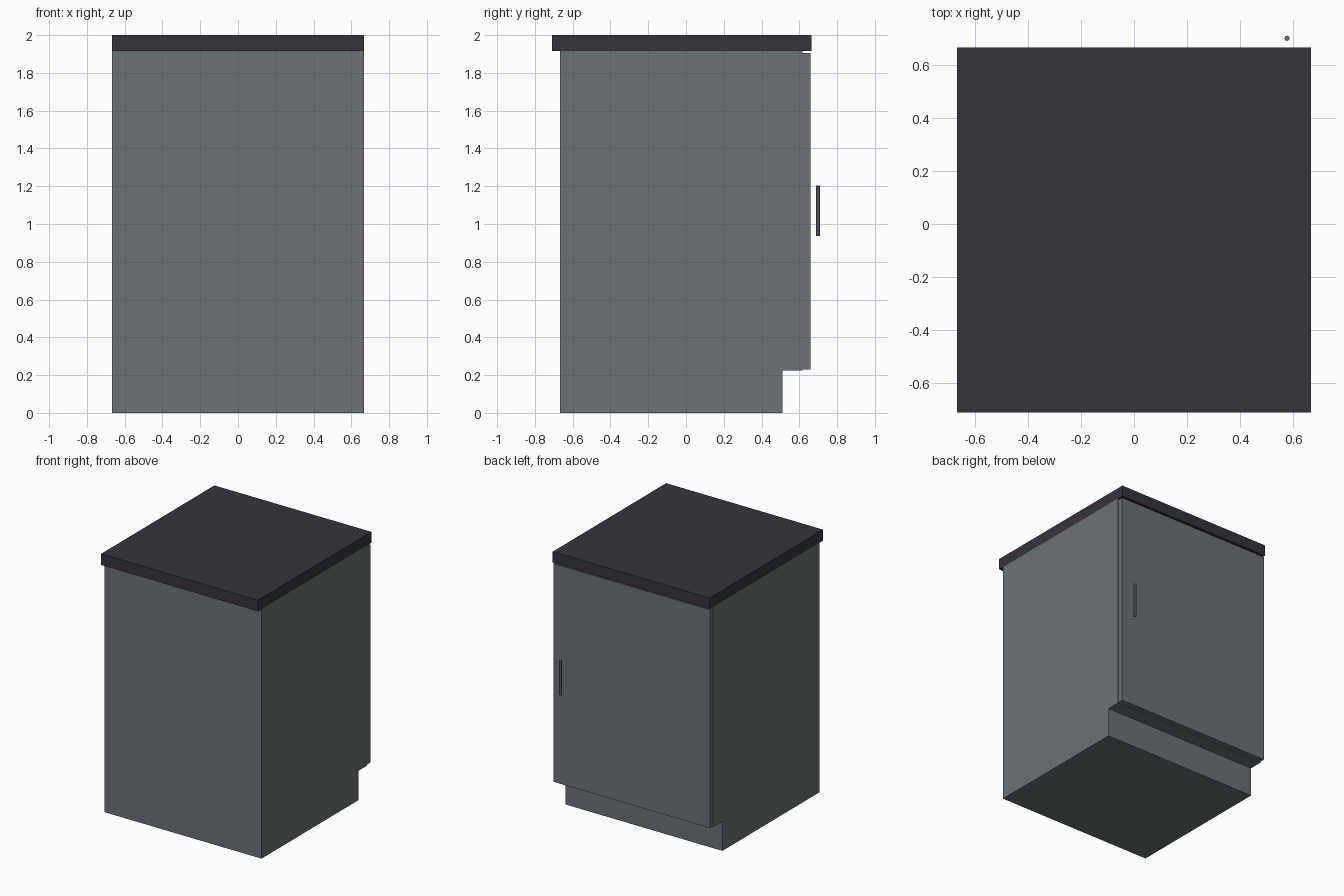
import bpy
import bmesh
from mathutils import Vector

if "Cube" in bpy.data.objects:
    bpy.data.objects.remove(bpy.data.objects["Cube"], do_unlink=True)


def material(name, rgb):
    mat = bpy.data.materials.new(name)
    mat.use_nodes = True
    mat.diffuse_color = (*rgb, 1)
    mat.node_tree.nodes["Principled BSDF"].inputs["Base Color"].default_value = (*rgb, 1)
    return mat


def add_object(name, bm, mat):
    bmesh.ops.recalc_face_normals(bm, faces=bm.faces)
    mesh = bpy.data.meshes.new(name)
    bm.to_mesh(mesh)
    bm.free()
    mesh.materials.append(mat)
    obj = bpy.data.objects.new(name, mesh)
    bpy.context.collection.objects.link(obj)
    return obj


def side_profile(name, points, half_width, mat):
    """Extrude a closed (y, z) outline across the full width."""
    bm = bmesh.new()
    face = bm.faces.new([bm.verts.new((-half_width, y, z)) for y, z in points])
    result = bmesh.ops.extrude_face_region(bm, geom=[face])
    moved = [v for v in result["geom"] if isinstance(v, bmesh.types.BMVert)]
    bmesh.ops.translate(bm, verts=moved, vec=Vector((2 * half_width, 0, 0)))
    return add_object(name, bm, mat)


def slab(name, y0, y1, z0, z1, half_width, mat):
    return side_profile(name, [(y0, z0), (y1, z0), (y1, z1), (y0, z1)], half_width, mat)


grey = material("slate grey", (0.15, 0.168, 0.178))
charcoal = material("charcoal", (0.038, 0.034, 0.042))

HALF = 0.666
TOP_Z = 1.915

# Carcass with recessed toe kick
side_profile("carcass", [(-HALF, 0), (0.51, 0), (0.51, 0.225), (0.616, 0.225),
                         (0.616, TOP_Z), (-HALF, TOP_Z)], HALF, grey)

# Door, with a slim gap below the worktop
slab("door", 0.618, 0.658, 0.231, 1.905, HALF - 0.003, grey)

# Worktop
slab("worktop", -0.71, 0.665, TOP_Z, 2.0, HALF, charcoal)

# Vertical bar handle
bm = bmesh.new()
bmesh.ops.create_cone(bm, cap_ends=True, segments=8, radius1=0.01, radius2=0.01, depth=0.265)
handle = add_object("door_handle", bm, grey)
handle.location = (0.576, 0.699, 1.07)
